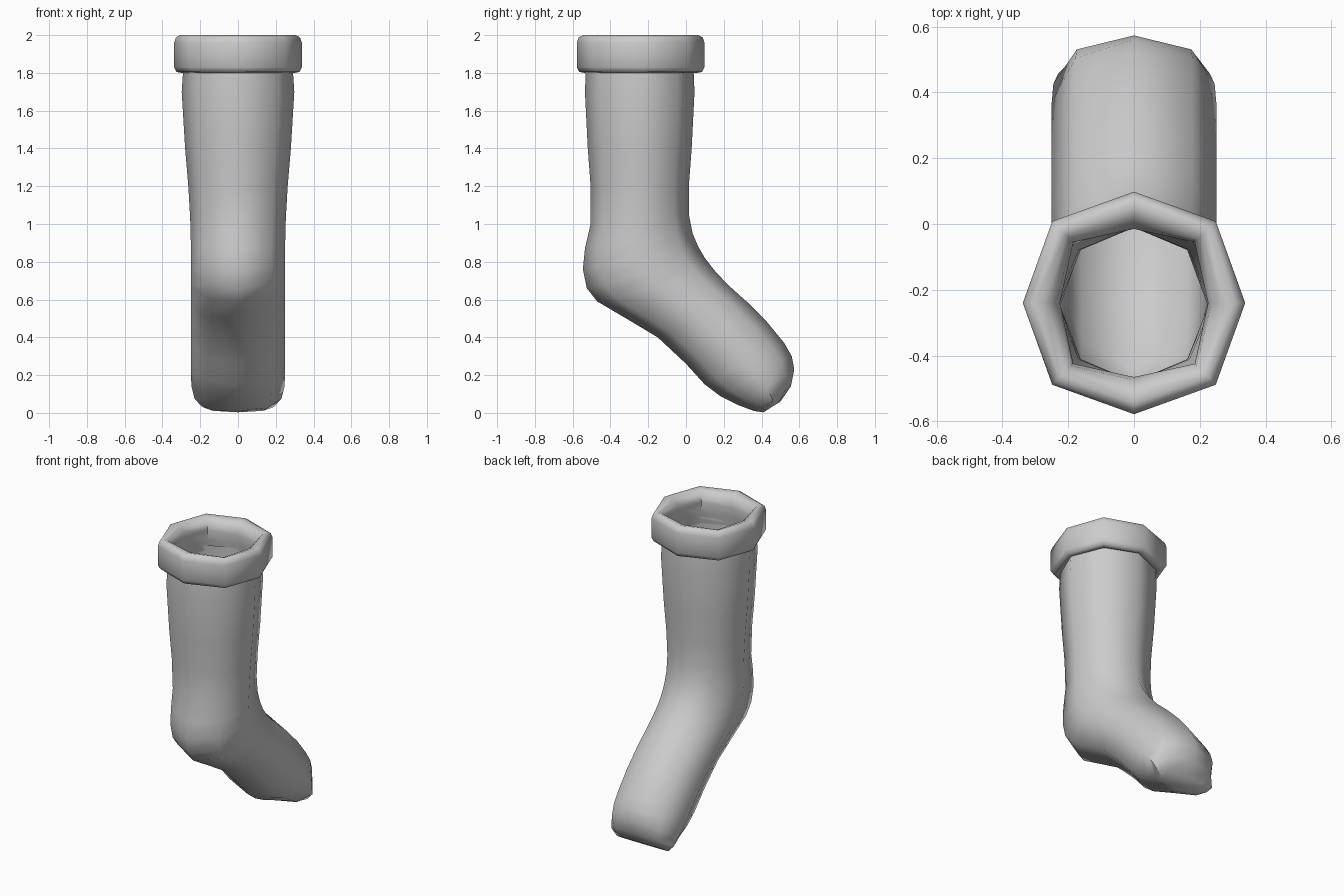
import bpy, bmesh, math
from mathutils import Vector

cube = bpy.data.objects.get("Cube")
if cube:
    bpy.data.objects.remove(cube)

GREY = (0.6, 0.6, 0.6, 1)
mat = bpy.data.materials.new("knit grey")
mat.use_nodes = True
mat.diffuse_color = GREY
mat.node_tree.nodes["Principled BSDF"].inputs["Base Color"].default_value = GREY


def ring(sole, top, half, corner=0.71, shrink=1.0):
    """Eight-sided section spanning two (y, z) profile points."""
    a, b = Vector((0, *sole)), Vector((0, *top))
    mid, arm = (a + b) / 2, (b - a) / 2
    pts = []
    for i in range(8):
        k = shrink * (corner * math.sqrt(2) if i % 2 else 1)
        t = i * math.pi / 4
        pts.append(mid + (arm * math.cos(t) + Vector((half * math.sin(t), 0, 0))) * k)
    return pts


def loft(name, rings, cap_end=False):
    bm = bmesh.new()
    loops = [[bm.verts.new(p) for p in r] for r in rings]
    for a, b in zip(loops, loops[1:]):
        for i in range(8):
            j = (i + 1) % 8
            bm.faces.new((a[i], a[j], b[j], b[i]))
    if cap_end:
        bm.faces.new(loops[-1])
    bmesh.ops.recalc_face_normals(bm, faces=bm.faces)
    mesh = bpy.data.meshes.new(name)
    bm.to_mesh(mesh)
    bm.free()
    mesh.materials.append(mat)
    obj = bpy.data.objects.new(name, mesh)
    bpy.context.collection.objects.link(obj)
    for p in mesh.polygons:
        p.use_smooth = True
    return obj


# Sections from leg top to toe: front/sole point, back/instep point, half width
sections = [
    ((-.53, 1.82), (.04, 1.82), .29), ((-.535, 1.7), (.045, 1.7), .298),
    ((-.52, 1.4), (.03, 1.4), .28), ((-.505, 1.2), (.015, 1.2), .263),
    ((-.505, 1.0), (.015, 1.05), .253), ((-.535, .87), (.035, .95), .25),
    ((-.546, .76), (.065, .88), .25), ((-.525, .66), (.1, .82), .25),
    ((-.47, .59), (.15, .755), .25), ((-.3, .49), (.22, .68), .25),
    ((-.15, .4), (.32, .59), .25), ((0, .26), (.43, .48), .25),
    ((.1, .15), (.52, .37), .25), ((.18, .09), (.56, .3), .25),
    ((.28, .04), (.573, .23), .245), ((.36, .01), (.555, .14), .23),
    ((.41, .003), (.5, .06), .19),
]
loft("sock_body", [ring(*s) for s in sections], True)

# Inner lining, wound to face the opening
lining = loft("sock_lining", [ring(*s, shrink=0.9) for s in sections], True)
lining.data.flip_normals()

# Rolled cuff: radius, height, corner ratio
cuff = [
    (.28, 1.81, .71), (.30, 1.80, .72), (.325, 1.805, .73), (.338, 1.83, .735),
    (.338, 1.96, .735), (.328, 1.988, .735), (.305, 2.0, .74), (.265, 1.99, .78),
    (.235, 1.96, .81), (.225, 1.92, .82), (.235, 1.85, .8), (.262, 1.78, .71),
]
loft("cuff", [ring((-.24 - r, z), (-.24 + r, z), r, c) for r, z, c in cuff])

# Smooth shading with crisp toe edge
for obj in bpy.context.collection.objects:
    if obj.type == "MESH" and obj.name in ("sock_body", "sock_lining", "cuff"):
        bpy.ops.object.select_all(action="DESELECT")
        obj.select_set(True)
        bpy.context.view_layer.objects.active = obj
        bpy.ops.object.shade_smooth_by_angle(angle=math.radians(60))
